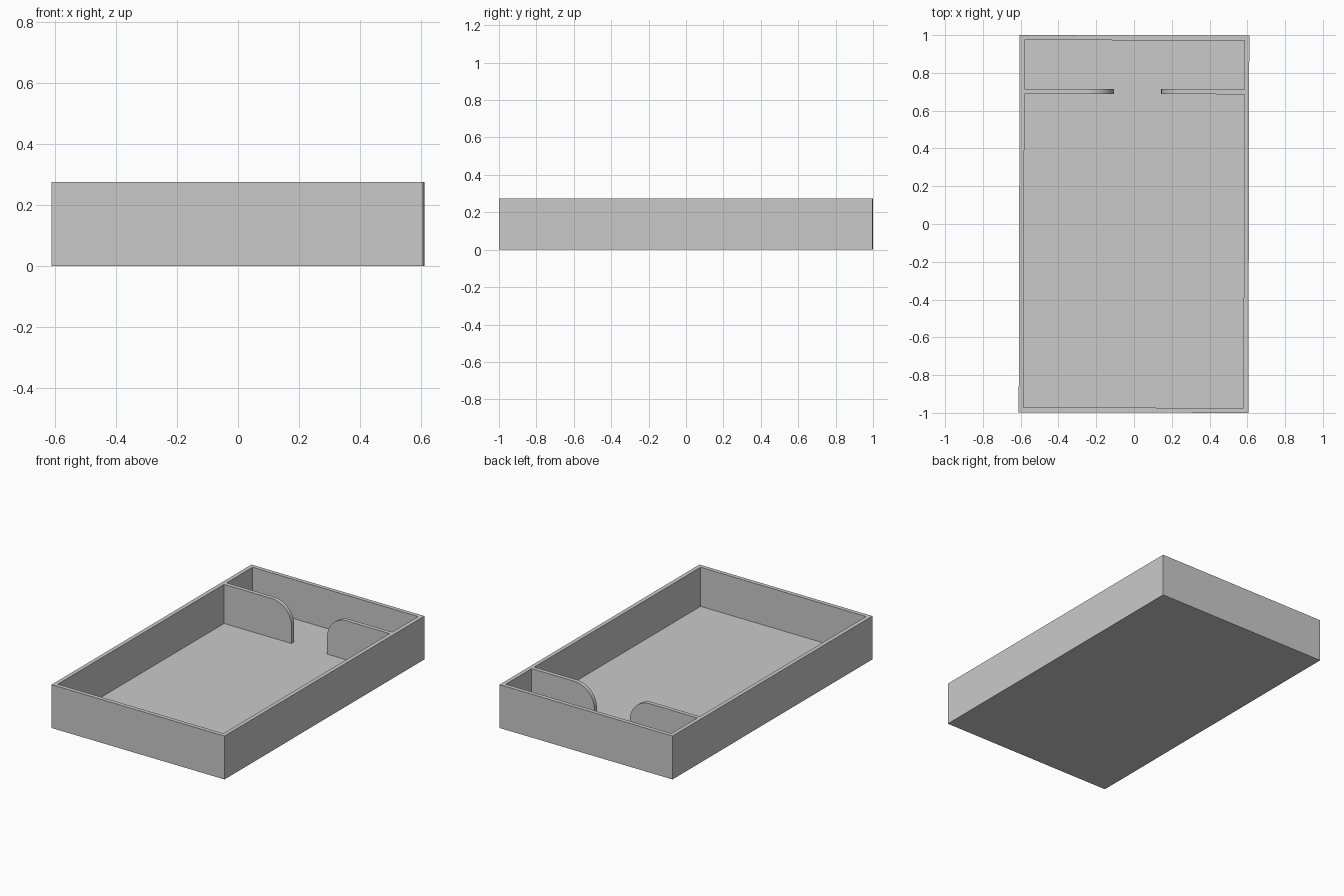
import bpy, bmesh, math
from mathutils import Matrix, Vector

if "Cube" in bpy.data.objects:
    bpy.data.objects.remove(bpy.data.objects["Cube"])

HALF_X, HALF_Y, HEIGHT = 0.608, 0.9985, 0.275
WALL, FLOOR = 0.026, 0.027
TURN = Matrix.Rotation(-0.0025, 4, 'Z')  # the tray sits very slightly askew

grey = bpy.data.materials.new("light_grey")
grey.diffuse_color = (0.59, 0.59, 0.59, 1)
grey.use_nodes = True
grey.node_tree.nodes["Principled BSDF"].inputs["Base Color"].default_value = grey.diffuse_color


def finish(name, bm):
    bmesh.ops.recalc_face_normals(bm, faces=bm.faces[:])
    bm.transform(TURN)
    mesh = bpy.data.meshes.new(name)
    bm.to_mesh(mesh)
    bm.free()
    mesh.materials.append(grey)
    obj = bpy.data.objects.new(name, mesh)
    bpy.context.collection.objects.link(obj)
    bpy.ops.object.select_all(action='DESELECT')
    obj.select_set(True)
    bpy.context.view_layer.objects.active = obj
    bpy.ops.object.shade_smooth_by_angle(angle=math.radians(30))


# Open tray: a box whose top is inset and pushed down to the floor
bm = bmesh.new()
bmesh.ops.create_cube(bm, size=1)
bmesh.ops.scale(bm, vec=(2 * HALF_X, 2 * HALF_Y, HEIGHT), verts=bm.verts)
bmesh.ops.translate(bm, vec=(0, 0, HEIGHT / 2), verts=bm.verts)
bm.normal_update()
top = max(bm.faces, key=lambda f: f.calc_center_median().z)
bmesh.ops.inset_region(bm, faces=[top], thickness=WALL, use_even_offset=True)
floor = bmesh.ops.extrude_discrete_faces(bm, faces=[top])["faces"][0]
bmesh.ops.translate(bm, vec=(0, 0, FLOOR - HEIGHT), verts=floor.verts)
finish("tray", bm)


# Dividers: upright panels with one rounded upper corner
def divider(name, x_wall, x_end, radius=0.14, steps=16):
    side = 1 if x_end > x_wall else -1
    cx, cz = x_end - side * radius, HEIGHT - radius
    profile = [(x_wall, FLOOR), (x_end, FLOOR)]
    for i in range(steps + 1):
        a = math.pi / 2 * i / steps
        profile.append((cx + side * radius * math.cos(a), cz + radius * math.sin(a)))
    profile.append((x_wall, HEIGHT))
    bm = bmesh.new()
    face = bm.faces.new([bm.verts.new((x, 0.688, z)) for x, z in profile])
    new = bmesh.ops.extrude_face_region(bm, geom=[face], use_keep_orig=True)["geom"]
    verts = [g for g in new if isinstance(g, bmesh.types.BMVert)]
    bmesh.ops.translate(bm, vec=Vector((0, WALL, 0)), verts=verts)
    finish(name, bm)


divider("left_divider", -HALF_X + WALL, -0.108)
divider("right_divider", HALF_X - WALL, 0.142)
